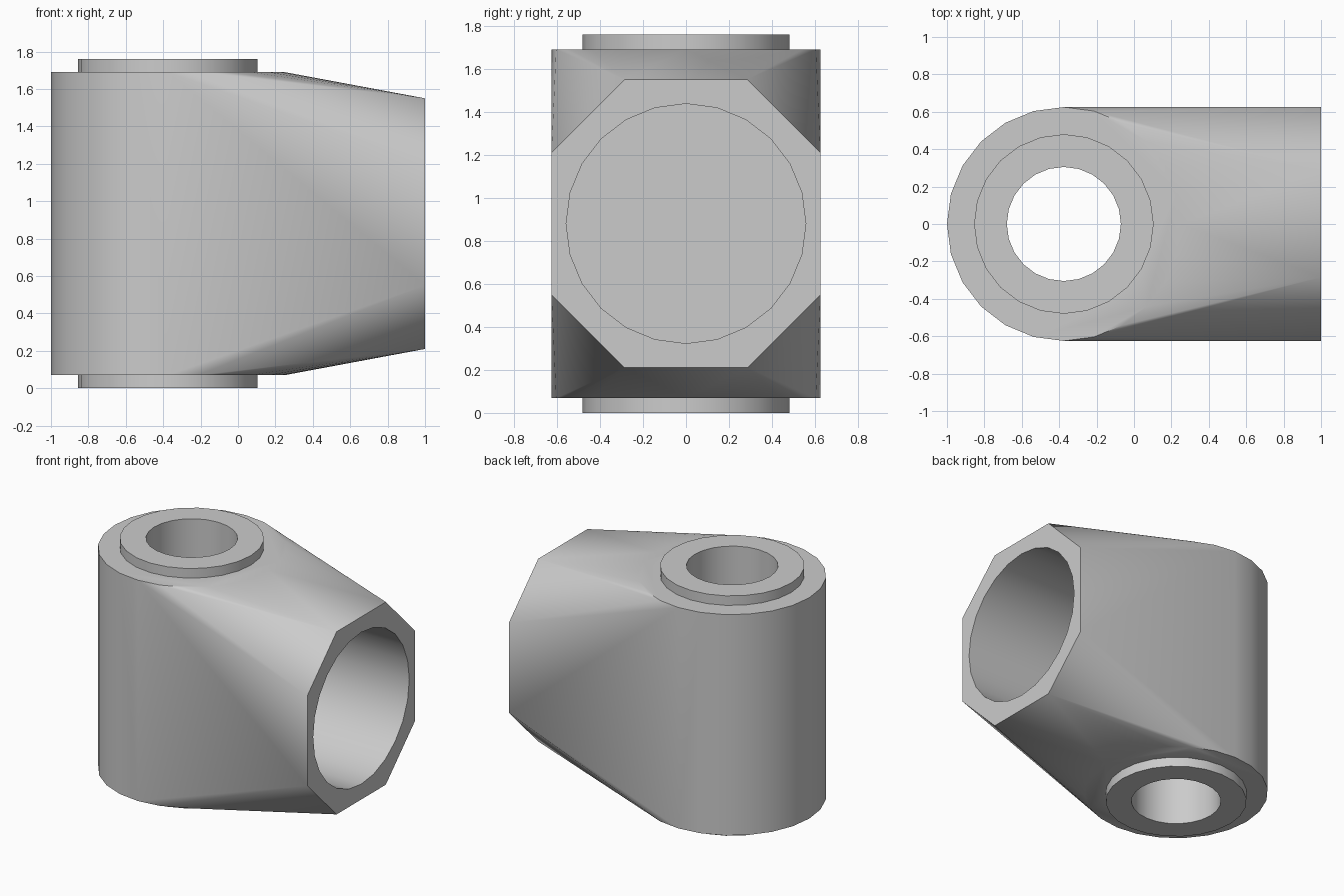
import bpy
import bmesh
from math import cos, sin, tau, pi

cube = bpy.data.objects.get("Cube")
if cube:
    bpy.data.objects.remove(cube, do_unlink=True)

SIDES = 24
PIVOT_X = -0.375          # axis of the upright sleeve
MID_Z = 0.88              # height of the side socket axis
HALF_BODY = 0.81
RADIUS = 0.625

grey = bpy.data.materials.new("plain_grey")
grey.use_nodes = True
colour = (0.6, 0.6, 0.6, 1)
grey.diffuse_color = colour
grey.node_tree.nodes["Principled BSDF"].inputs["Base Color"].default_value = colour


def cylinder(name, radius, depth, location, rotation=(0, 0, 0)):
    bpy.ops.mesh.primitive_cylinder_add(vertices=SIDES, radius=radius, depth=depth,
                                        location=location, rotation=rotation)
    obj = bpy.context.object
    obj.name = name
    obj.data.materials.append(grey)
    return obj


def combine(target, tool, operation):
    bpy.context.view_layer.objects.active = target
    mod = target.modifiers.new(operation.lower(), 'BOOLEAN')
    mod.operation = operation
    mod.solver = 'EXACT'
    mod.object = tool
    bpy.ops.object.modifier_apply(modifier=mod.name)
    bpy.data.objects.remove(tool, do_unlink=True)


# Body: hull from a round upright column to an eight-sided end face
bm = bmesh.new()
for side in (-1, 1):
    for i in range(SIDES):
        a = tau * i / SIDES
        bm.verts.new((PIVOT_X + RADIUS * cos(a), RADIUS * sin(a), MID_Z + side * HALF_BODY))
    for y, z in ((RADIUS, 0.33), (0.285, 0.67)):
        for flip in (-1, 1):
            bm.verts.new((1, flip * y, MID_Z + side * z))
bmesh.ops.convex_hull(bm, input=bm.verts)
bmesh.ops.dissolve_limit(bm, angle_limit=0.01, verts=bm.verts, edges=bm.edges)
bmesh.ops.recalc_face_normals(bm, faces=bm.faces)
mesh = bpy.data.meshes.new("pipe_joint_body")
bm.to_mesh(mesh)
bm.free()
mesh.materials.append(grey)
body = bpy.data.objects.new("pipe_joint_body", mesh)
bpy.context.collection.objects.link(body)

# Raised collars at both ends of the sleeve, then its through hole
combine(body, cylinder("collar", 0.48, 2 * MID_Z, (PIVOT_X, 0, MID_Z)), 'UNION')
combine(body, cylinder("hole_cutter", 0.305, 3, (PIVOT_X, 0, MID_Z)), 'DIFFERENCE')

# Blind round socket in the end face
FLOOR_X = 0.2
combine(body, cylinder("socket_cutter", 0.557, 2, (FLOOR_X + 1, 0, MID_Z), (0, pi / 2, 0)),
        'DIFFERENCE')

# Smooth round walls with crisp edges
bpy.ops.object.select_all(action='DESELECT')
body.select_set(True)
bpy.context.view_layer.objects.active = body
bpy.ops.object.shade_smooth_by_angle(angle=pi / 6)
